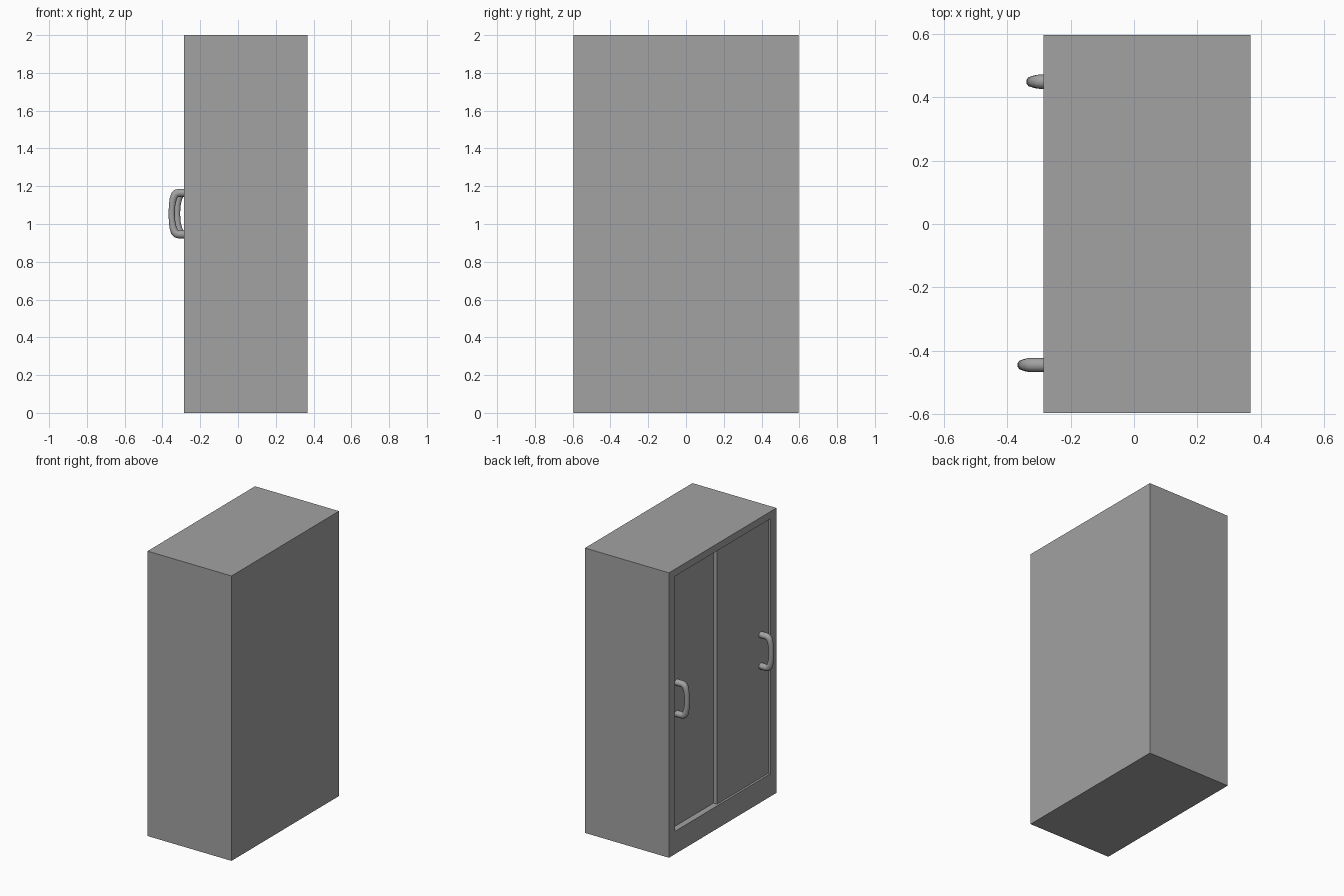
import bpy
import bmesh
from mathutils import Vector

default = bpy.data.objects.get("Cube")
if default:
    bpy.data.objects.remove(default, do_unlink=True)

# Single grey finish
grey = bpy.data.materials.new("cabinet grey")
grey.use_nodes = True
tone = (0.36, 0.36, 0.36, 1)
grey.diffuse_color = tone
grey.node_tree.nodes["Principled BSDF"].inputs["Base Color"].default_value = tone

FACE_X, BACK_X, HALF_Y, HEIGHT = -0.285, 0.367, 0.596, 2.0
OPEN_Y, OPEN_LOW, OPEN_HIGH = 0.53, 0.16, 1.95


def box_mesh(low, high):
    low, high = Vector(low), Vector(high)
    bm = bmesh.new()
    bmesh.ops.create_cube(bm, size=1)
    for v in bm.verts:
        v.co = Vector(high[i] if v.co[i] > 0 else low[i] for i in range(3))
    return bm


def add_mesh(name, bm):
    bmesh.ops.recalc_face_normals(bm, faces=bm.faces)
    mesh = bpy.data.meshes.new(name)
    bm.to_mesh(mesh)
    bm.free()
    mesh.materials.append(grey)
    obj = bpy.data.objects.new(name, mesh)
    bpy.context.collection.objects.link(obj)
    return obj


def extrude_face(bm, face):
    result = bmesh.ops.extrude_discrete_faces(bm, faces=[face])
    return result["faces"][0]


# Cabinet body: the door side is inset to a frame, then pushed inwards
bm = box_mesh((FACE_X, -HALF_Y, 0), (BACK_X, HALF_Y, HEIGHT))
side = min(bm.faces, key=lambda f: f.calc_center_median().x)
opening = extrude_face(bm, side)
for v in opening.verts:
    v.co.y = OPEN_Y if v.co.y > 0 else -OPEN_Y
    v.co.z = OPEN_HIGH if v.co.z > 1 else OPEN_LOW
recess = extrude_face(bm, opening)
for v in recess.verts:
    v.co.x += 0.08
add_mesh("cabinet_body", bm)


# Arched tube handle, slimmer along its grip
def add_handle(name, y, base_x):
    mid_z = 1.055
    half = [(0.04, 0.11, 1), (-0.03, 0.11, 1), (-0.043, 0.107, 1),
            (-0.053, 0.097, 0.95), (-0.06, 0.078, 0.88), (-0.066, 0.045, 0.8)]
    path = half + [(-0.068, 0, 0.77)] + [(x, -z, r) for x, z, r in reversed(half)]
    curve = bpy.data.curves.new(name, "CURVE")
    curve.dimensions = "3D"
    curve.bevel_depth = 0.0225
    curve.bevel_resolution = 3
    curve.use_fill_caps = True
    spline = curve.splines.new("POLY")
    spline.points.add(len(path) - 1)
    for point, (x, z, r) in zip(spline.points, path):
        point.co = (base_x + x, y, mid_z + z, 1)
        point.radius = r
    spline.use_smooth = True
    curve.materials.append(grey)
    obj = bpy.data.objects.new(name, curve)
    bpy.context.collection.objects.link(obj)


# Two sliding doors on separate tracks, each with a handle
for label, y_low, y_high, front_x, handle_y in (
        ("outer", -OPEN_Y, 0.04, -0.270, -0.445),
        ("inner", -0.02, OPEN_Y, -0.242, 0.449)):
    bm = box_mesh((front_x, y_low, OPEN_LOW), (front_x + 0.027, y_high, OPEN_HIGH))
    add_mesh(label + "_sliding_door", bm)
    add_handle(label + "_door_handle", handle_y, front_x - 0.013)
